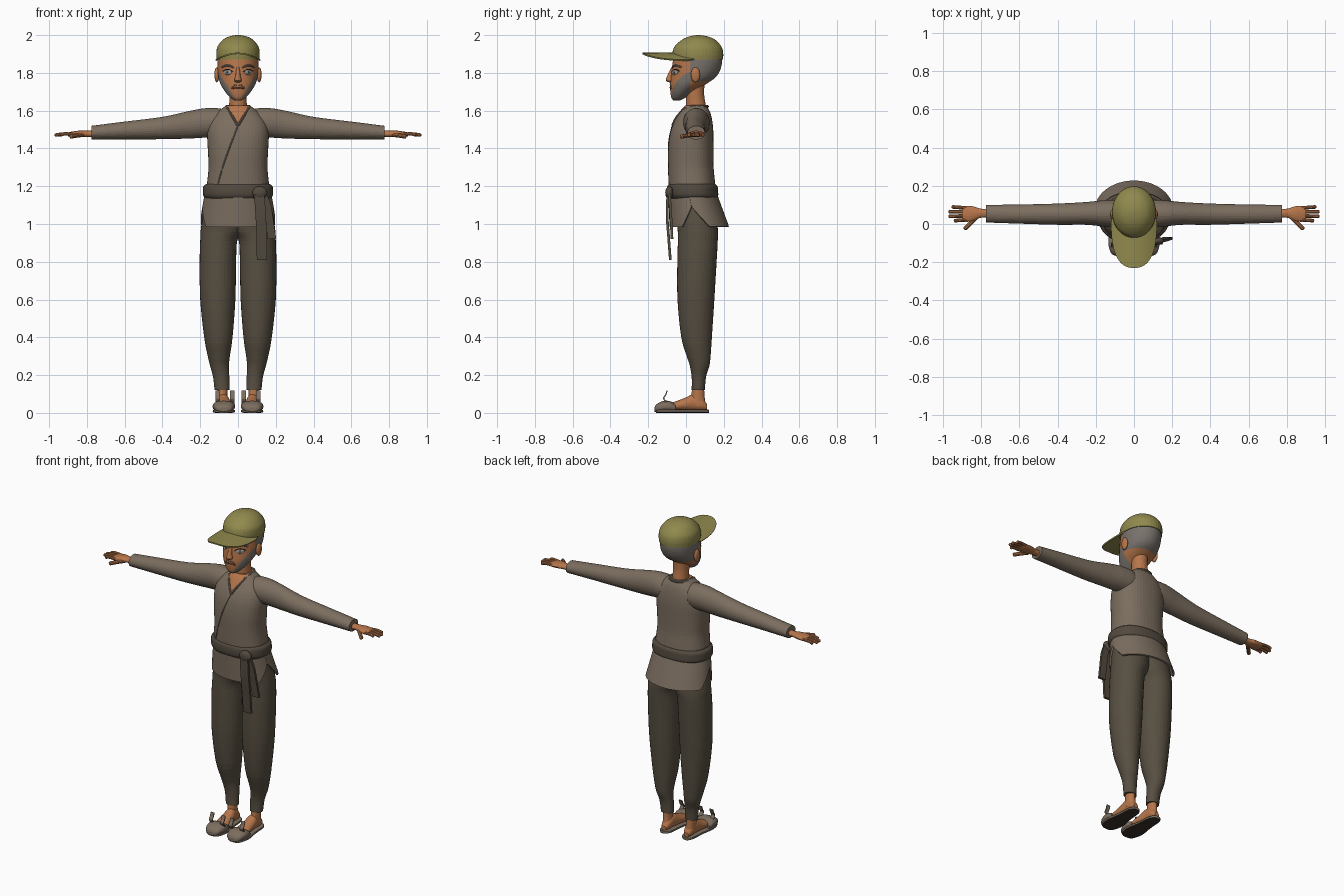
import bpy, bmesh, math
from mathutils import Vector
from mathutils.bvhtree import BVHTree

if "Cube" in bpy.data.objects:
    bpy.data.objects.remove(bpy.data.objects["Cube"])


def material(name, r, g, b):
    m = bpy.data.materials.new(name)
    m.use_nodes = True
    m.diffuse_color = (r, g, b, 1)
    bsdf = m.node_tree.nodes["Principled BSDF"]
    bsdf.inputs["Base Color"].default_value = (r, g, b, 1)
    bsdf.inputs["Roughness"].default_value = 0.8
    return m


SKIN = material("skin", 0.47, 0.18, 0.07)
JACKET = material("jacket cloth", 0.20, 0.155, 0.115)
TROUSER = material("trouser cloth", 0.095, 0.077, 0.053)
BELT = material("belt cloth", 0.085, 0.068, 0.05)
CAP = material("cap olive", 0.28, 0.25, 0.075)
HAIR = material("grey hair", 0.19, 0.17, 0.15)
EYE = material("eye white", 0.33, 0.31, 0.28)
DARK = material("dark brown", 0.04, 0.03, 0.025)
LIPS = material("lips", 0.24, 0.075, 0.04)
parts = []


def finish(name, bm, mats, rule=None, solid=0):
    if rule:
        for f in bm.faces:
            f.material_index = rule(f)
    bmesh.ops.recalc_face_normals(bm, faces=bm.faces)
    me = bpy.data.meshes.new(name)
    bm.to_mesh(me)
    bm.free()
    ob = bpy.data.objects.new(name, me)
    bpy.context.collection.objects.link(ob)
    for m in mats:
        me.materials.append(m)
    if solid:
        mod = ob.modifiers.new("thickness", "SOLIDIFY")
        mod.thickness, mod.offset = solid, 0
    parts.append(ob)
    return ob


def spline(rows, k=4):
    """Smooth interpolation through rows of numbers."""
    out = []
    for i in range(len(rows) - 1):
        p = [rows[max(i - 1, 0)], rows[i], rows[i + 1], rows[min(i + 2, len(rows) - 1)]]
        for j in range(k):
            t = j / k
            out.append([b + 0.5 * t * (c - a + t * (2 * a - 5 * b + 4 * c - d + t * (3 * (b - c) + d - a)))
                        for a, b, c, d in zip(*p)])
    return out + [list(rows[-1])]


def loft(name, axis, rows, mats, side=1, n=32, power=2, cuts=(), rule=None):
    """Rounded body; each row is a station on the axis and the bounds of its section."""
    bm, rings = bmesh.new(), []
    for t, a0, a1, b0, b1 in spline(rows):
        ring = []
        for i in range(n):
            w = 2 * math.pi * i / n
            c, s = [math.copysign(abs(v) ** (2 / power), v) for v in (math.cos(w), math.sin(w))]
            p = [(a0 + a1) / 2 + (a1 - a0) / 2 * c, (b0 + b1) / 2 + (b1 - b0) / 2 * s]
            p.insert(axis, t)
            ring.append(bm.verts.new((p[0] * side, p[1], p[2])))
        rings.append(ring)
    for r, q in zip(rings, rings[1:]):
        for i in range(n):
            bm.faces.new((r[i], r[(i + 1) % n], q[(i + 1) % n], q[i]))
    bm.faces.new(rings[0])
    bm.faces.new(rings[-1])
    for co, no in cuts:
        bmesh.ops.bisect_plane(bm, geom=bm.verts[:] + bm.edges[:] + bm.faces[:], plane_co=co, plane_no=no)
    return finish(name, bm, mats, rule)


def sheet(name, grid, mat, thick):
    bm = bmesh.new()
    vs = [[bm.verts.new(p) for p in row] for row in grid]
    for r, q in zip(vs, vs[1:]):
        for i in range(len(r) - 1):
            bm.faces.new((r[i], r[i + 1], q[i + 1], q[i]))
    return finish(name, bm, [mat], solid=thick)


def ribbon(name, pts, width, mat, thick=0.01):
    return sheet(name, [[(x + width * u, y, z) for u in (-0.5, 0, 0.5)] for x, y, z in spline(pts)], mat, thick)


def tube(name, pts, radius, mat, n=10):
    """Round strand with rounded ends."""
    bm, rings = bmesh.new(), []
    ps = [Vector(p) for p in spline(pts, 6)]
    for i, p in enumerate(ps):
        d = (ps[min(i + 1, len(ps) - 1)] - ps[max(i - 1, 0)]).normalized()
        u = d.orthogonal() if abs(d.z) > 0.95 else d.cross(Vector((0, 0, 1)))
        u.normalize()
        v = d.cross(u)
        r = radius * (0.5 if i in (0, len(ps) - 1) else 1)
        rings.append([bm.verts.new(p + r * (u * math.cos(w) + v * math.sin(w)))
                      for w in (2 * math.pi * k / n for k in range(n))])
    for r, q in zip(rings, rings[1:]):
        for i in range(n):
            bm.faces.new((r[i], r[(i + 1) % n], q[(i + 1) % n], q[i]))
    bm.faces.new(rings[0])
    bm.faces.new(rings[-1])
    return finish(name, bm, [mat])


def blob(name, loc, scale, mat, quat=None):
    bm = bmesh.new()
    bmesh.ops.create_uvsphere(bm, u_segments=20, v_segments=12, radius=1)
    ob = finish(name, bm, [mat])
    ob.location, ob.scale = loc, scale
    if quat:
        ob.rotation_mode = "QUATERNION"
        ob.rotation_quaternion = quat
    return ob


def front_of(ob):
    tree = BVHTree.FromPolygons([v.co for v in ob.data.vertices], [p.vertices for p in ob.data.polygons])
    return lambda x, z: tree.ray_cast(Vector((x, -1, z)), Vector((0, 1, 0)))[:2]


# Head with hair at the back and a beard along the jaw
def head_rule(f):
    x, y, z = f.calc_center_median()
    if y > 0.02:
        return int(z > 1.755)
    return int(z < 1.695 + (abs(x) - 0.035) * 1.6)


head = loft("head", 2, [(1.655, -.02, .02, -.068, -.03), (1.67, -.042, .042, -.078, 0),
    (1.70, -.068, .068, -.083, .04), (1.74, -.092, .092, -.084, .105), (1.78, -.104, .104, -.08, .16),
    (1.83, -.109, .109, -.074, .186), (1.88, -.108, .108, -.066, .19), (1.92, -.095, .095, -.05, .17)],
    [SKIN, HAIR], n=48, rule=head_rule,
    cuts=[((0, .02, 0), (0, 1, 0)), ((0, 0, 1.755), (0, 0, 1)),
          ((.035, 0, 1.695), (-1.6, 0, 1)), ((-.035, 0, 1.695), (1.6, 0, 1))])
loft("neck", 2, [(1.56, -.055, .055, .0, .11), (1.63, -.047, .047, 0, .104), (1.69, -.046, .046, 0, .096),
                 (1.78, -.05, .05, .0, .10)], [SKIN])

# Face details
face = front_of(head)
draw = lambda name, pts, r, mat: tube(name, [face(x, z)[0] for x, z in pts], r, mat)
loft("nose", 2, [(1.75, -.012, .012, -.088, -.06), (1.76, -.02, .02, -.107, -.06),
                 (1.785, -.013, .013, -.099, -.06), (1.83, -.009, .009, -.078, -.05)], [SKIN], n=16)
draw("mouth", [(-.03, 1.718), (0, 1.722), (.03, 1.718)], .004, LIPS)
for s, label in ((1, "left"), (-1, "right")):
    for name, size, lift, mat in (("eye", (.026, .014, .005), 0, EYE), ("iris", (.010, .010, .003), .0035, HAIR),
                                  ("pupil", (.004, .004, .002), .006, DARK)):
        hit, normal = face(.055 * s, 1.803)
        blob(f"{label}_{name}", hit + normal * lift, size, mat, normal.to_track_quat("Z", "Y"))
    draw(f"{label}_upper_eyelid", [(.028 * s, 1.805), (.055 * s, 1.819), (.082 * s, 1.808)], .003, DARK)
    draw(f"{label}_eyebrow", [(.022 * s, 1.828), (.055 * s, 1.84), (.088 * s, 1.828)], .005, HAIR)
    draw(f"{label}_moustache", [(.004 * s, 1.737), (.022 * s, 1.733), (.036 * s, 1.715)], .003, HAIR)
    blob(f"{label}_ear", (.112 * s, .05, 1.79), (.013, .024, .04), SKIN)

# Cap crown and arched brim
loft("cap_crown", 2, [(1.872, -.113, .113, -.072, .196), (1.905, -.115, .115, -.072, .197),
    (1.94, -.108, .108, -.06, .187), (1.975, -.08, .08, -.022, .155), (1.993, -.046, .046, .018, .115),
    (2.0, -.01, .01, .055, .075)], [CAP], n=40)
brim = []
for k in range(7):
    t, row = k / 6, []
    for i in range(33):
        w = math.pi * i / 32
        c, s = math.cos(w), math.sin(w)
        outer = Vector((math.copysign(abs(c) ** .8, c) * .118, .01 - .24 * s ** .8))
        p = Vector((.108 * c, .05 - .115 * s)).lerp(outer, t)
        row.append((p.x, p.y, 1.867 + .036 * (1 - (p.x / .118) ** 2)))
    brim.append(row)
sheet("cap_brim", brim, CAP, .008)

# Wrapped jacket with an open neck
vee = lambda f: int(f.calc_center_median().y < .04 and
                    f.calc_center_median().z > 1.52 + 1.7 * abs(f.calc_center_median().x))
torso = loft("jacket_body", 2, [(1.13, -.165, .165, -.088, .15), (1.2, -.165, .165, -.092, .155),
    (1.3, -.156, .156, -.095, .146), (1.4, -.16, .16, -.095, .145), (1.48, -.163, .163, -.085, .145),
    (1.54, -.152, .152, -.064, .14), (1.585, -.12, .12, -.038, .13), (1.612, -.085, .085, -.02, .118),
    (1.628, -.062, .062, -.004, .11)], [JACKET, SKIN], n=48, power=2.3, rule=vee,
    cuts=[((0, .04, 0), (0, 1, 0)), ((0, 0, 1.52), (1.7, 0, 1)), ((0, 0, 1.52), (-1.7, 0, 1))])
chest = front_of(torso)
edge = lambda pts: [chest(x, z)[0] for x, z in pts]
tube("left_collar", edge([(.058, 1.618), (.03, 1.571), (0, 1.52)]), .007, JACKET)
tube("right_collar", edge([(-.058, 1.618), (-.03, 1.571), (0, 1.52)]), .007, JACKET)
tube("wrap_edge", edge([(0, 1.52), (-.035, 1.43), (-.075, 1.32), (-.11, 1.2)]), .004, JACKET)
tube("back_collar", [(-.058, .02, 1.622), (-.05, .09, 1.622), (0, .112, 1.622), (.05, .09, 1.622),
                     (.058, .02, 1.622)], .009, JACKET)

# Jacket skirt: front and back panels parted by side slits
for name, start in (("skirt_front", math.pi), ("skirt_back", 0)):
    grid = []
    for k in range(13):
        t = k / 12
        z = 1.17 - .185 * t
        gap = max(0, (1.09 - z) / .105)
        lo, hi = (.14 + .47 * gap, math.pi - .14 - .47 * gap) if start else (-.14 + .5 * gap, math.pi + .14 - .5 * gap)
        rx, yf, yb = .17 + .032 * t, -.09 + .008 * t, .155 + .068 * t
        row = []
        for i in range(33):
            w = start + lo + (hi - lo) * i / 32
            row.append((rx * math.cos(w), (yf + yb) / 2 + (yb - yf) / 2 * math.sin(w), z))
        grid.append(row)
    sheet(name, grid, JACKET, .01)

# Belt, knot and hanging ends
loft("belt", 2, [(1.135, -.172, .172, -.09, .16), (1.15, -.184, .184, -.1, .17), (1.172, -.186, .186, -.103, .17),
                 (1.198, -.183, .183, -.1, .167), (1.212, -.168, .168, -.09, .155)], [BELT], n=48, power=2.2)
blob("belt_knot", (.115, -.088, 1.165), (.04, .022, .035), BELT)
ribbon("belt_end_long", [(.112, -.096, 1.16), (.12, -.1, 1.05), (.125, -.092, .93), (.127, -.083, .81)], .055, BELT, .014)
ribbon("belt_end_short", [(.13, -.088, 1.16), (.152, -.084, 1.1), (.168, -.078, 1.0), (.18, -.074, .92)], .045, BELT, .014)

for s, label in ((1, "left"), (-1, "right")):
    # Sleeve, palm and fingers
    loft(f"{label}_sleeve", 0, [(.05, 0, .11, 1.47, 1.6), (.1, -.015, .125, 1.46, 1.612), (.17, -.012, .123, 1.458, 1.613),
        (.25, -.004, .115, 1.453, 1.6), (.4, -.004, .107, 1.449, 1.567), (.6, .002, .102, 1.448, 1.542),
        (.775, .008, .1, 1.447, 1.52)], [JACKET], s)
    loft(f"{label}_palm", 0, [(.74, .03, .08, 1.458, 1.496), (.8, .033, .08, 1.46, 1.494), (.845, .015, .093, 1.46, 1.494),
        (.885, .012, .095, 1.461, 1.488), (.9, .02, .088, 1.465, 1.484)], [SKIN], s, 20)
    for finger, y0, y1, tip in (("index", .022, .016, .942), ("middle", .043, .04, .972),
                                ("ring", .064, .064, .972), ("little", .084, .09, .955)):
        tube(f"{label}_{finger}_finger", [(.87 * s, y0, 1.475), (.92 * s, (y0 + y1) / 2, 1.477), (tip * s, y1, 1.47)],
             .0095, SKIN)
    tube(f"{label}_thumb", [(.82 * s, .04, 1.472), (.855 * s, .005, 1.468), (.888 * s, -.028, 1.462)], .0115, SKIN)

    # Loose trouser leg gathered at the ankle
    loft(f"{label}_trouser_leg", 2, [(.12, .044, .124, .03, .1), (.19, .046, .132, .03, .106), (.25, .048, .148, .02, .124),
        (.3, .043, .16, .004, .13), (.4, .029, .179, -.025, .137), (.6, .014, .2, -.045, .15), (.8, .01, .203, -.046, .162),
        (.91, .004, .2, -.043, .168), (.98, -.03, .196, -.045, .168), (1.15, -.04, .17, -.06, .15)], [TROUSER], s, 36)

    # Foot and sandal
    loft(f"{label}_ankle", 2, [(.04, .05, .108, .02, .105), (.09, .056, .108, .028, .098), (.16, .056, .11, .035, .095)],
         [SKIN], s, 24)
    loft(f"{label}_foot", 1, [(-.13, .045, .1, .015, .04), (-.07, .032, .114, .012, .056), (0, .038, .112, .012, .082),
        (.04, .045, .109, .012, .1), (.085, .05, .106, .012, .08), (.112, .063, .095, .015, .045)], [SKIN], s, 24)
    loft(f"{label}_sandal_sole", 1, [(-.16, .05, .1, 0, .016), (-.14, .028, .122, 0, .018), (-.08, .016, .134, 0, .018),
        (0, .03, .122, 0, .018), (.08, .038, .116, 0, .018), (.11, .05, .106, 0, .018), (.122, .065, .092, 0, .016)],
        [JACKET, DARK], s, 24, 5, rule=lambda f: int(f.calc_center_median().z < .004))
    loft(f"{label}_toe_cover", 1, [(-.167, .055, .095, .006, .028), (-.155, .032, .118, .005, .046),
        (-.12, .018, .132, .004, .063), (-.085, .016, .134, .004, .062), (-.055, .024, .126, .004, .045)],
        [JACKET], s, 28, 2.4)
    for name, x in (("inner", .03), ("outer", .108)):
        ribbon(f"{label}_{name}_strap_loop", [(x * s, -.095, .045), (x * s, -.118, .075), (x * s, -.108, .095),
                                              (x * s, -.1, .118)], .024, JACKET, .006)

# Smooth shading with sharp edges kept
for ob in bpy.context.view_layer.objects:
    ob.select_set(ob in parts)
bpy.context.view_layer.objects.active = parts[0]
bpy.ops.object.shade_smooth_by_angle(angle=math.radians(50))
